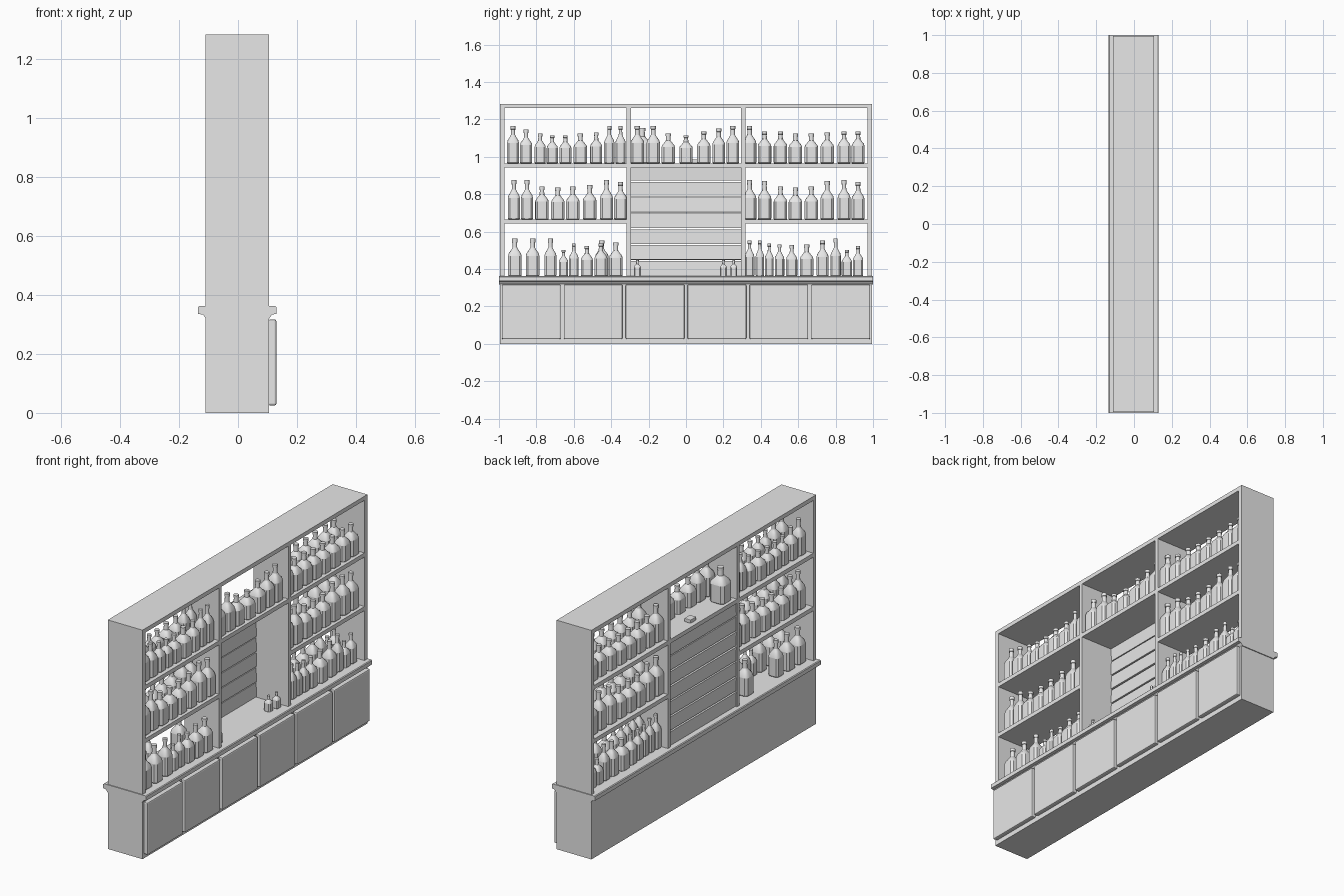
import bpy, bmesh, math, random

if "Cube" in bpy.data.objects:
    bpy.data.objects.remove(bpy.data.objects["Cube"])

random.seed(4)
grey = bpy.data.materials.new("plain grey")
grey.diffuse_color = (0.8, 0.8, 0.8, 1)
grey.use_nodes = True
grey.node_tree.nodes["Principled BSDF"].inputs["Base Color"].default_value = grey.diffuse_color
BACK, FRONT = -0.11, 0.105


def finish(name, bm):
    bmesh.ops.recalc_face_normals(bm, faces=bm.faces)
    me = bpy.data.meshes.new(name)
    bm.to_mesh(me)
    bm.free()
    me.materials.append(grey)
    ob = bpy.data.objects.new(name, me)
    bpy.context.collection.objects.link(ob)
    return ob


def box(name, x0, x1, y0, y1, z0, z1, bevel=0.0, tilt=0.0):
    bm = bmesh.new()
    bmesh.ops.create_cube(bm, size=1)
    for v in bm.verts:
        v.co = (v.co.x * (x1 - x0), v.co.y * (y1 - y0), v.co.z * (z1 - z0))
    ob = finish(name, bm)
    ob.location = ((x0 + x1) / 2, (y0 + y1) / 2, (z0 + z1) / 2)
    ob.rotation_euler.y = tilt
    if bevel:
        m = ob.modifiers.new("soft edge", 'BEVEL')
        m.width, m.segments = bevel, 2
    return ob


# Lower cabinet with six doors
box("cabinet", BACK, FRONT, -0.995, 0.995, 0, 0.34)
for i in range(6):
    y = (i - 2.5) * 0.331
    box("door", FRONT - 0.002, 0.13, y - 0.157, y + 0.157, 0.025, 0.317, 0.006)

# Counter with a sloped moulding under it
profile = [(-0.108, 0.318), (-0.118, 0.333), (-0.135, 0.336), (-0.135, 0.358),
           (-0.131, 0.362), (0.127, 0.362), (0.131, 0.358), (0.131, 0.336),
           (0.115, 0.333), (0.104, 0.318)]
bm = bmesh.new()
face = bm.faces.new([bm.verts.new((x, -1, z)) for x, z in profile])
ext = bmesh.ops.extrude_face_region(bm, geom=[face])
bmesh.ops.translate(bm, vec=(0, 2, 0),
                    verts=[g for g in ext["geom"] if isinstance(g, bmesh.types.BMVert)])
finish("counter", bm)

# Upper frame, dividers and shelves
box("top_panel", BACK, FRONT, -0.995, 0.995, 1.26, 1.283)
box("long_shelf", BACK, FRONT, -0.975, 0.975, 0.942, 0.965)
for s in (-1, 1):
    a, b = sorted((s * 0.97, s * 0.995))
    box("end_panel", BACK, FRONT, a, b, 0.36, 1.262)
    a, b = sorted((s * 0.295, s * 0.317))
    box("divider", BACK, FRONT, a, b, 0.36, 1.262)
    a, b = sorted((s * 0.315, s * 0.972))
    box("side_shelf", BACK, FRONT, a, b, 0.642, 0.665)

# Back slats of the centre bay
for i in range(7):
    z = 0.365 + i * 0.0845
    box("back_slat", -0.104, -0.093, -0.297, 0.297, z, min(z + 0.078, 0.943),
        tilt=random.uniform(-0.06, 0.06))


# Unit-height bottle: rounded-square body blending into a round neck
def bottle_mesh(name, rings, n=16):
    bm = bmesh.new()
    loops = []
    for z, r, power in rings:
        loop = []
        for k in range(n):
            t = 2 * math.pi * (k + 0.5) / n
            c, s = math.cos(t), math.sin(t)
            d = r / (abs(c) ** power + abs(s) ** power) ** (1 / power)
            loop.append(bm.verts.new((d * c, d * s, z)))
        loops.append(loop)
    for lo, hi in zip(loops, loops[1:]):
        for k in range(n):
            bm.faces.new((lo[k], lo[(k + 1) % n], hi[(k + 1) % n], hi[k]))
    bm.faces.new(loops[0])
    bm.faces.new(loops[-1])
    ob = finish(name, bm)
    bpy.context.view_layer.objects.active = ob
    ob.select_set(True)
    bpy.ops.object.shade_smooth_by_angle(angle=math.radians(35))
    ob.select_set(False)
    return ob


master = bottle_mesh("bottle", [
    (0, 0.92, 6), (0.02, 1, 6), (0.54, 1, 6), (0.61, 0.9, 5), (0.70, 0.55, 3),
    (0.76, 0.36, 2), (0.91, 0.32, 2), (0.915, 0.4, 2), (1, 0.4, 2)])


def bottle(x, y, z, h, half=0.033):
    ob = bpy.data.objects.new("bottle", master.data)
    ob.location, ob.scale = (x, y, z), (half, half, h)
    bpy.context.collection.objects.link(ob)
    return ob


# Bottle rows: shelf height, positions, bottle heights, back row filled up to this count
side = [0.34, 0.42, 0.505, 0.585, 0.67, 0.755, 0.845, 0.92]
rows = [
    (0.965, [-0.925, -0.855, -0.78, -0.715, -0.645, -0.565, -0.48, -0.41, -0.35],
     [.2, .18, .16, .15, .15, .16, .165, .2, .2], 9),
    (0.965, [-0.26, -0.175, -0.095, 0, 0.095, 0.175, 0.25],
     [.2, .2, .16, .15, .17, .185, .2], 0),
    (0.965, side, [.2, .17, .17, .16, .16, .165, .17, .17], 8),
    (0.665, [-0.92, -0.85, -0.77, -0.685, -0.605, -0.515, -0.425, -0.35],
     [.21, .21, .175, .17, .175, .185, .21, .2], 8),
    (0.665, side, [.21, .205, .175, .17, .175, .205, .21, .2], 8),
    (0.362, [-0.915, -0.82, -0.725, -0.655, -0.6, -0.53, -0.455, -0.375],
     [.2, .2, .2, .14, .175, .16, .175, .18], 3),
    (0.362, [0.34, 0.395, 0.445, 0.5, 0.565, 0.645, 0.73, 0.8, 0.86, 0.92],
     [.19, .19, .175, .17, .165, .17, .19, .2, .14, .16], 10),
]
for z, ys, hs, count in rows:
    for i, (y, h) in enumerate(zip(ys, hs)):
        gap = min(abs(y - o) for o in ys if o != y)
        half = min(0.036, gap * 0.46)
        bottle(0.055, y, z, h, half)
        if i < count:
            bottle(-0.05, y, z, h * 0.98, half)

# Oversized bottle, small bottles on the counter, and a little box
bottle(-0.05, -0.235, 0.965, 0.19, 0.045)
for x, y in ((0.06, -0.26), (0.05, 0.2), (0.06, 0.255)):
    bottle(x, y, 0.362, 0.085, 0.019)
box("small_box", -0.085, -0.045, 0.03, 0.08, 0.965, 0.985, 0.003)

# The first bottle becomes part of the lower display
master.location, master.scale = (-0.05, -0.45, 0.362), (0.036, 0.036, 0.19)
